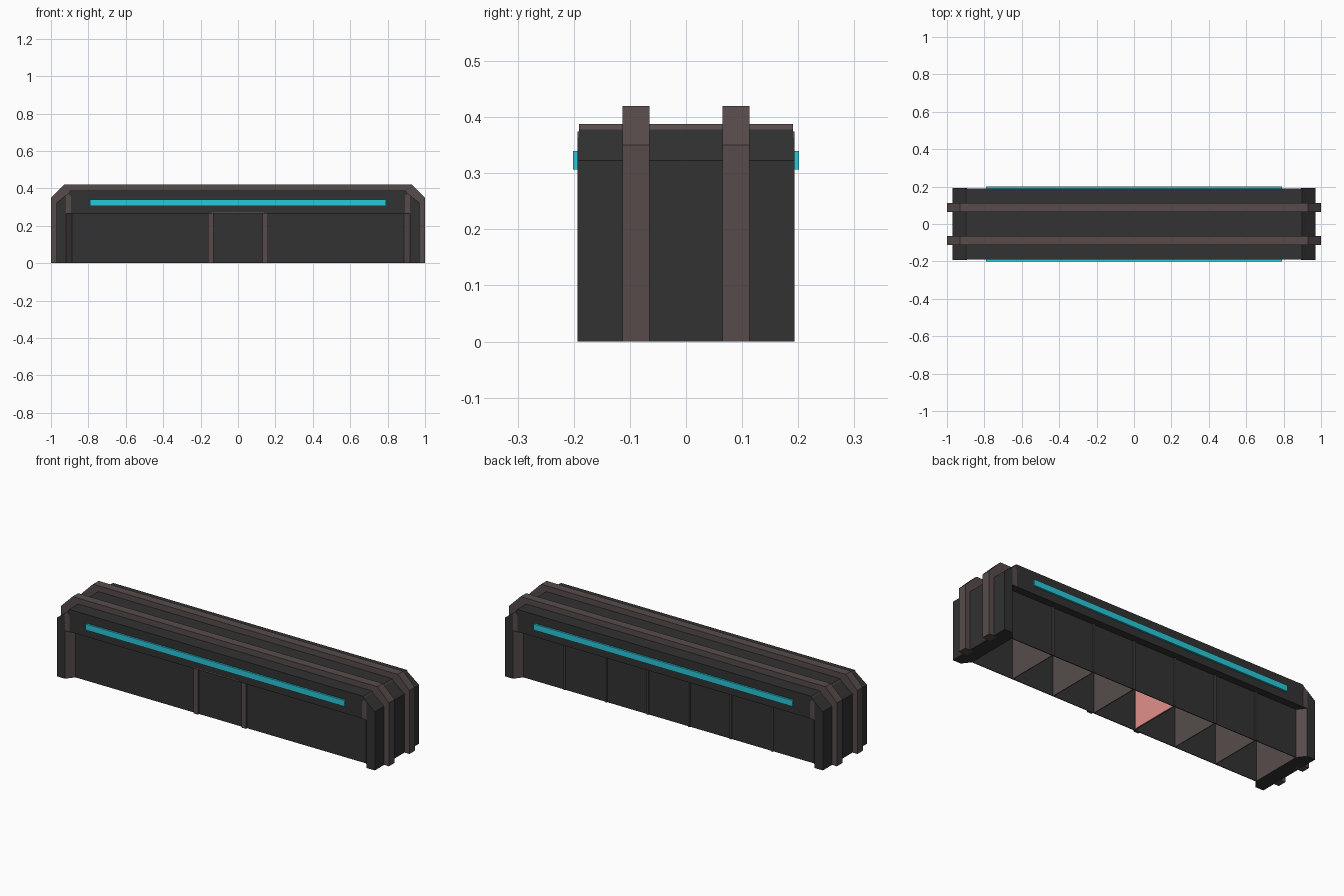
import bpy
import bmesh
from mathutils import Vector

if "Cube" in bpy.data.objects:
    bpy.data.objects.remove(bpy.data.objects["Cube"], do_unlink=True)


def material(name, r, g, b):
    m = bpy.data.materials.new(name)
    m.use_nodes = True
    m.diffuse_color = (r, g, b, 1)
    m.node_tree.nodes["Principled BSDF"].inputs["Base Color"].default_value = (r, g, b, 1)
    return m


DARK = material("charcoal", 0.032, 0.032, 0.032)
BROWN = material("warm grey", 0.095, 0.071, 0.071)
CYAN = material("cyan light", 0.022, 0.58, 0.70)
PINK = material("salmon", 0.75, 0.28, 0.25)


def prism(name, outline, axis, lo, hi, mats, rule=None):
    """Extrude a 2D outline along y (outline in x, z) or z (outline in x, y)."""
    bm = bmesh.new()
    place = (lambda a, b: (a, lo, b)) if axis == "y" else (lambda a, b: (a, b, lo))
    face = bm.faces.new([bm.verts.new(place(a, b)) for a, b in outline])
    out = bmesh.ops.extrude_face_region(bm, geom=[face])
    step = Vector((0, hi - lo, 0)) if axis == "y" else Vector((0, 0, hi - lo))
    moved = [v for v in out["geom"] if isinstance(v, bmesh.types.BMVert)]
    bmesh.ops.translate(bm, verts=moved, vec=step)
    bmesh.ops.recalc_face_normals(bm, faces=bm.faces)
    if rule:
        for f in bm.faces:
            f.material_index = rule(f.normal)
    mesh = bpy.data.meshes.new(name)
    bm.to_mesh(mesh)
    bm.free()
    for m in mats:
        mesh.materials.append(m)
    ob = bpy.data.objects.new(name, mesh)
    bpy.context.collection.objects.link(ob)
    return ob


def box(name, x0, x1, y0, y1, z0, z1, mats):
    return prism(name, [(x0, z0), (x1, z0), (x1, z1), (x0, z1)], "y", y0, y1, mats)


def mirrored(half):
    """Complete a right half outline with its mirror image."""
    return half + [(-x, z) for x, z in reversed(half)]


# Upper body with a raised roof whose short end steps are brown
prism("upper_body", mirrored([(0.92, 0.265), (0.92, 0.363), (0.902, 0.378), (0.897, 0.388)]),
      "y", -0.191, 0.191, [DARK, BROWN],
      lambda n: int(0.8 < abs(n.x) < 0.95))

# Arched ribs wrapping over the body
for side, y in (("front", -0.089), ("back", 0.089)):
    outer = [(1, 0), (1, 0.35), (0.93, 0.42)]
    inner = [(0.95, 0), (0.95, 0.32), (0.9, 0.37)]
    arch = mirrored(outer) + [(-x, z) for x, z in inner] + list(reversed(inner))
    prism(side + "_rib", arch, "y", y - 0.024, y + 0.024, [BROWN])

# End blocks, with bevelled inner jambs below and slim trims above
for side, s in (("left", 1), ("right", -1)):
    block = [(0.97, 0), (0.97, 0.323), (0.92, 0.3635), (0.92, 0)]
    prism(side + "_end_block", [(s * x, z) for x, z in block], "y", -0.193, 0.193, [DARK])
    jamb = [(0.921, 0.193), (0.887, 0.15), (0.887, -0.15), (0.921, -0.193)]
    prism(side + "_jamb", [(s * x, y) for x, y in jamb], "z", 0, 0.265,
          [BROWN, DARK], lambda n: int(n.z < -0.5))
    trim = [(0.922, 0.265), (0.922, 0.36), (0.905, 0.374), (0.893, 0.355), (0.893, 0.265)]
    for end, y in (("front", -0.191), ("back", 0.191)):
        prism(f"{side}_{end}_upper_trim", [(s * x, z) for x, z in trim],
              "y", y - 0.002, y + 0.002, [BROWN])

# Recessed lower walls and light strips on both long sides
for side, t in (("front", -1), ("back", 1)):
    ys = sorted((t * 0.146, t * 0.15))
    box(side + "_wall", -0.89, 0.89, *ys, 0, 0.266, [DARK])
    ys = sorted((t * 0.19, t * 0.201))
    box(side + "_light_strip", -0.79, 0.79, *ys, 0.307, 0.34, [CYAN])

# Door frame on the front
for side, s in (("left", 1), ("right", -1)):
    xs = sorted((s * 0.132, s * 0.16))
    box(side + "_door_post", *xs, -0.16, -0.148, 0, 0.266, [BROWN])
box("door_lintel", -0.14, 0.14, -0.192, -0.186, 0.266, 0.274, [BROWN])

# Inner partitions with slim dividers showing on the back wall
for i in range(6):
    x = (i - 2.5) * 0.2535
    box(f"partition_{i + 1}", x - 0.002, x + 0.002, -0.147, 0.147, 0, 0.266, [BROWN])
    box(f"back_divider_{i + 1}", x - 0.005, x + 0.005, 0.148, 0.156, 0, 0.266, [BROWN])
    if i == 2:
        box("pink_panel", x + 0.001, x + 0.004, -0.13, 0.146, 0.002, 0.26, [PINK])
